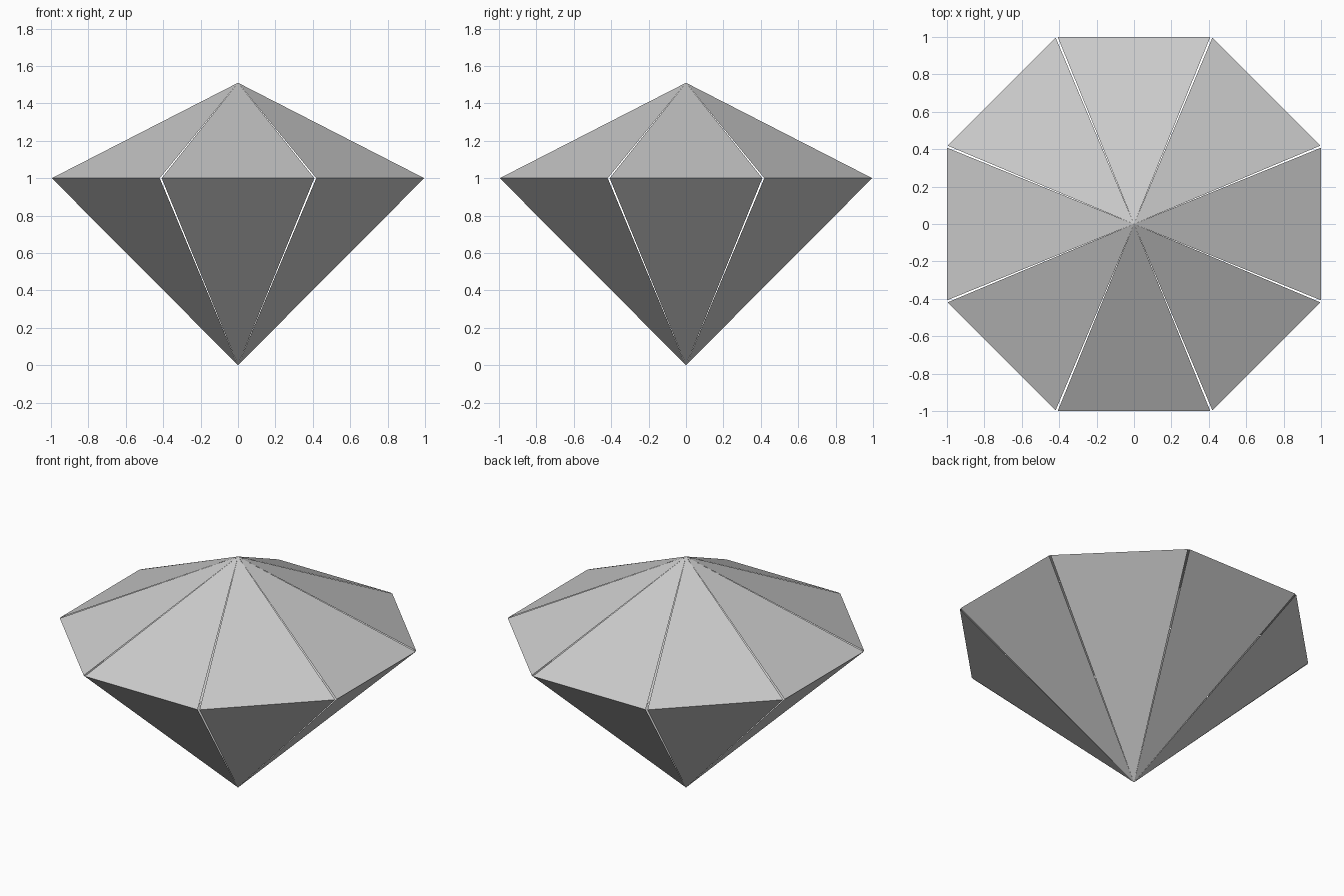
import bpy
import bmesh
from math import pi
from mathutils import Matrix, Vector

cube = bpy.data.objects.get("Cube")
if cube:
    bpy.data.objects.remove(cube, do_unlink=True)

SIDES = 8
PEAK = 1.51        # top point of the crown
GIRDLE = 1.0       # height of the widest ring
APOTHEM = 1.0      # centre to the middle of a side
HALF_WIDTH = 0.408  # a little short of the corner, leaving slits between facets

# Plain grey stone
stone = bpy.data.materials.new("light_grey_stone")
stone.use_nodes = True
grey = (0.59, 0.59, 0.59, 1.0)
stone.diffuse_color = grey
stone.node_tree.nodes["Principled BSDF"].inputs["Base Color"].default_value = grey


def make_facet(index):
    """One folded sheet: a crown triangle and a pavilion triangle."""
    turn = Matrix.Rotation(index * 2 * pi / SIDES, 3, "Z")
    bm = bmesh.new()
    left, right, top, bottom = [
        bm.verts.new(turn @ Vector(p))
        for p in (
            (-HALF_WIDTH, -APOTHEM, GIRDLE),
            (HALF_WIDTH, -APOTHEM, GIRDLE),
            (0, 0, PEAK),
            (0, 0, 0),
        )
    ]
    bm.faces.new((left, right, top))
    bm.faces.new((right, left, bottom))
    mesh = bpy.data.meshes.new("gem_facet")
    bm.to_mesh(mesh)
    bm.free()
    mesh.materials.append(stone)
    facet = bpy.data.objects.new(f"gem_facet_{index + 1}", mesh)
    bpy.context.collection.objects.link(facet)


# Ring of facets around a hollow middle
for i in range(SIDES):
    make_facet(i)
